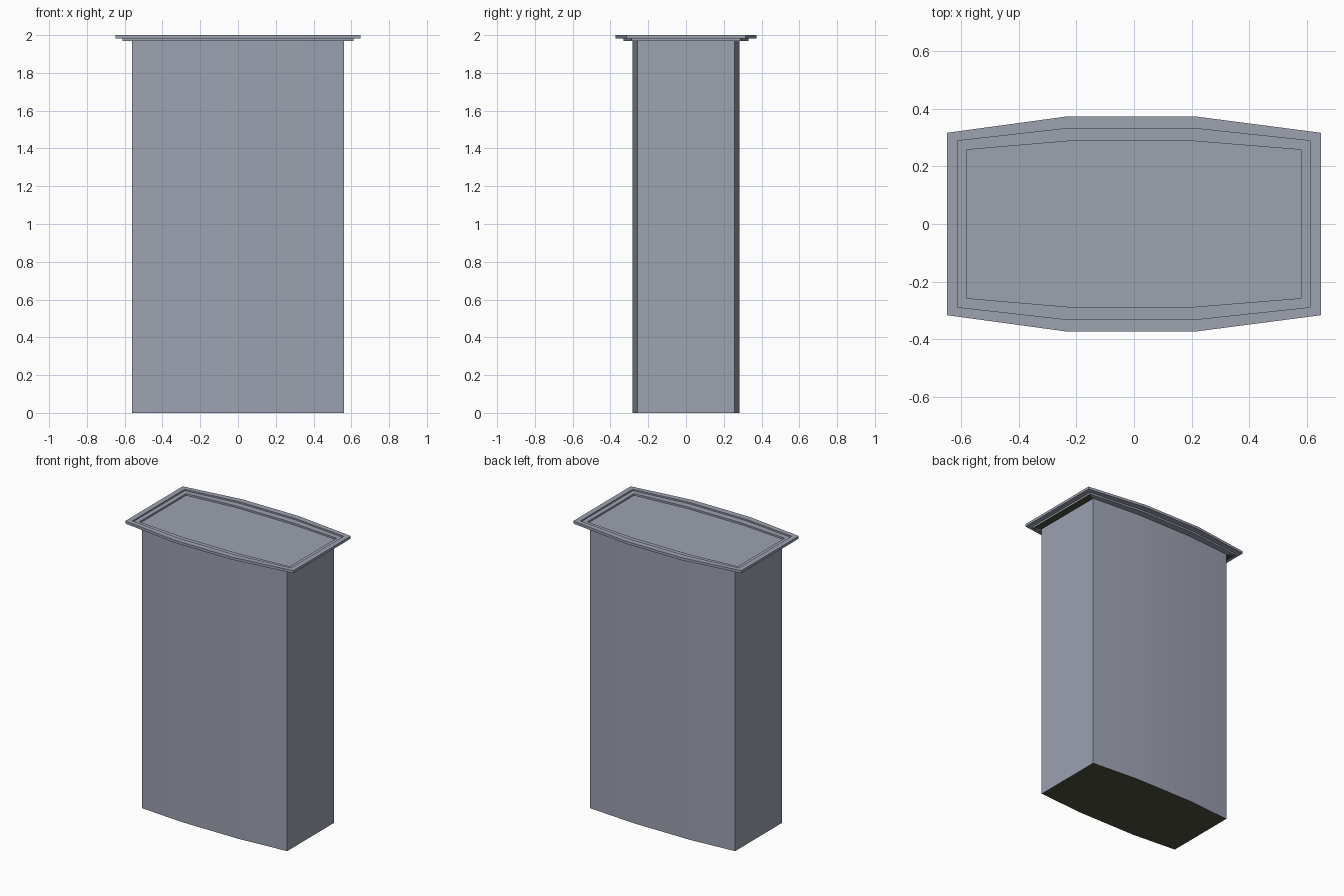
import bpy, bmesh

if "Cube" in bpy.data.objects:
    bpy.data.objects.remove(bpy.data.objects["Cube"])


def flat_colour(name, rgb):
    mat = bpy.data.materials.new(name)
    mat.diffuse_color = (*rgb, 1.0)
    mat.use_nodes = True
    mat.node_tree.nodes["Principled BSDF"].inputs["Base Color"].default_value = mat.diffuse_color
    return mat


grey = flat_colour("slate_grey", (0.335, 0.36, 0.435))
dark = flat_colour("dark_underside", (0.08, 0.08, 0.055))


def outline(hx, yc, ym, z):
    """Bowed six-sided outline: straight ends, bulging front and back."""
    return [(-hx, -yc, z), (-0.23, -ym, z), (0.21, -ym, z), (hx, -yc, z),
            (hx, yc, z), (0.21, ym, z), (-0.23, ym, z), (-hx, yc, z)]


def loft(name, sections, is_dark, cap_start=False, cap_end=False):
    """Skin a stack of outlines; downward faces passing is_dark are dark."""
    bm = bmesh.new()
    rings = [[bm.verts.new(p) for p in outline(*s)] for s in sections]
    for a, b in zip(rings, rings[1:]):
        for i in range(len(a)):
            j = (i + 1) % len(a)
            bm.faces.new((a[i], a[j], b[j], b[i]))
    if cap_start:
        bm.faces.new(rings[0][::-1])
    if cap_end:
        bm.faces.new(rings[-1])
    bm.normal_update()
    for f in bm.faces:
        if f.normal.z < -0.5 and is_dark(f.calc_center_median()):
            f.material_index = 1
    mesh = bpy.data.meshes.new(name)
    bm.to_mesh(mesh)
    bm.free()
    mesh.materials.append(grey)
    mesh.materials.append(dark)
    obj = bpy.data.objects.new(name, mesh)
    bpy.context.collection.objects.link(obj)
    bpy.ops.object.select_all(action='DESELECT')
    obj.select_set(True)
    bpy.context.view_layer.objects.active = obj
    bpy.ops.object.shade_smooth_by_angle(angle=0.4)
    return obj


BODY = (0.56, 0.258, 0.284)
TIER = (0.612, 0.288, 0.331)
RIM = (0.648, 0.316, 0.373)
PANEL = (0.58, 0.257, 0.287)

# Tall body with a dark base; the lid closes its top
loft("body", [BODY + (0.0,), BODY + (1.97,)], lambda c: True, cap_start=True)

# Stepped lid: lower tier (dark beneath its two ends), wider rim,
# then two steps down to a sunken panel
loft("stepped_lid", [
    BODY + (1.97,), TIER + (1.97,), TIER + (1.982,),
    RIM + (1.982,), RIM + (2.0,), TIER + (2.0,),
    TIER + (1.99,), PANEL + (1.99,), PANEL + (1.978,),
], lambda c: c.z < 1.975 and abs(c.x) > 0.57, cap_end=True)
